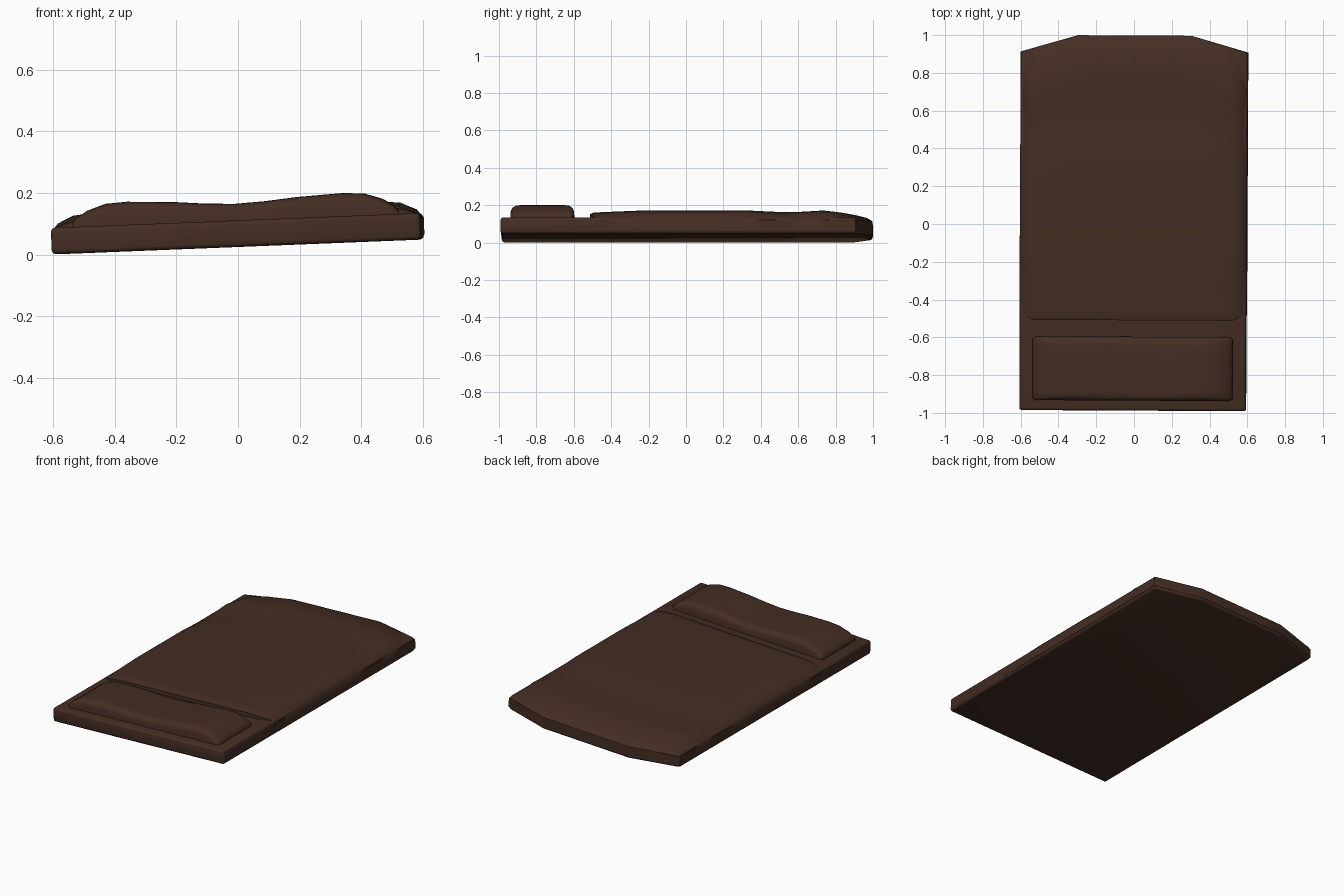
import bpy, bmesh, math
from mathutils import Matrix

cube = bpy.data.objects.get("Cube")
if cube:
    bpy.data.objects.remove(cube, do_unlink=True)

brown = bpy.data.materials.new("dark brown")
brown.use_nodes = True
brown.diffuse_color = (0.058, 0.027, 0.017, 1)
brown.node_tree.nodes["Principled BSDF"].inputs["Base Color"].default_value = brown.diffuse_color

# The whole bed leans slightly to one side and is turned a touch
LEAN = (Matrix.Translation((0, 0, 0.025)) @ Matrix.Rotation(math.radians(-0.3), 4, 'Z')
        @ Matrix.Rotation(math.radians(-2.3), 4, 'Y'))


def lerp_table(table, t):
    """Piecewise linear lookup in (position, value) pairs."""
    if t <= table[0][0]:
        return table[0][1]
    for (a, va), (b, vb) in zip(table, table[1:]):
        if t <= b:
            return va + (vb - va) * (t - a) / (b - a)
    return table[-1][1]


def finish(name, bm, angle):
    bmesh.ops.recalc_face_normals(bm, faces=bm.faces)
    bm.transform(LEAN)
    mesh = bpy.data.meshes.new(name)
    bm.to_mesh(mesh)
    bm.free()
    mesh.materials.append(brown)
    obj = bpy.data.objects.new(name, mesh)
    bpy.context.collection.objects.link(obj)
    bpy.ops.object.select_all(action='DESELECT')
    obj.select_set(True)
    bpy.context.view_layer.objects.active = obj
    bpy.ops.object.shade_smooth_by_angle(angle=math.radians(angle))
    return obj


def cushion(name, xs, vs, front, back, height, floor):
    """Soft top surface over an outline, with walls down to the floor."""
    bm = bmesh.new()
    rows = []
    for v in vs:
        row = []
        for x in xs:
            y = front(x) + (back(x) - front(x)) * v
            row.append(bm.verts.new((x, y, height(x, y))))
        rows.append(row)
    for r, s in zip(rows, rows[1:]):
        for i in range(len(xs) - 1):
            bm.faces.new((r[i], r[i + 1], s[i + 1], s[i]))
    rim = [e for e in bm.edges if e.is_boundary]
    walls = bmesh.ops.extrude_edge_only(bm, edges=rim)["geom"]
    low = [g for g in walls if isinstance(g, bmesh.types.BMVert)]
    for vert in low:
        vert.co.z = floor
    bmesh.ops.holes_fill(bm, edges=[e for e in bm.edges if e.is_boundary], sides=0)
    return finish(name, bm, 50)


def mirrored(values):
    return [-x for x in reversed(values) if x > 0] + values


def back_edge(x):
    return 0.998 - 0.29 * max(0, abs(x) - 0.3)


# Mattress: slab with a tapered far end and rounded edges
bm = bmesh.new()
outline = [(-0.6, -0.988), (0.6, -0.988)] + [(x, back_edge(x) - 0.002) for x in (0.6, 0.3, -0.3, -0.6)]
slab = bm.faces.new([bm.verts.new((x, y, 0)) for x, y in outline])
top = bmesh.ops.extrude_face_region(bm, geom=[slab])["geom"]
bmesh.ops.translate(bm, vec=(0, 0, 0.086), verts=[g for g in top if isinstance(g, bmesh.types.BMVert)])
bmesh.ops.recalc_face_normals(bm, faces=bm.faces)
bmesh.ops.bevel(bm, geom=bm.edges[:], offset=0.014, segments=3, profile=0.5, affect='EDGES')
finish("mattress", bm, 40)

# Blanket: covers most of the mattress, dips near the far end
ACROSS = [(0, 0.129), (0.45, 0.13), (0.53, 0.123), (0.58, 0.1), (0.602, 0.075)]
ALONG = [(-0.51, -0.02), (-0.49, -0.012), (-0.2, 0), (0.35, 0), (0.6, -0.012),
         (0.8, 0), (0.9, -0.018), (0.97, -0.035), (1, -0.055)]


def blanket_height(x, y):
    t = y + 0.998 - back_edge(x) if y > 0 else y
    return max(0.072, lerp_table(ACROSS, abs(x)) + lerp_table(ALONG, t))


cushion("blanket", mirrored([0, 0.15, 0.3, 0.45, 0.5, 0.53, 0.56, 0.58, 0.593, 0.602]),
        [0, 0.013] + [i / 20 for i in range(1, 20)] + [0.98, 1],
        lambda x: -0.51 + 0.03 * min(1, max(0, (abs(x) - 0.53) / 0.06)),
        back_edge, blanket_height, 0.016)

# Pillow: plump lobes on both sides of a sunken middle
PUFF = [(0, 0.14), (0.1, 0.145), (0.2, 0.154), (0.35, 0.161), (0.42, 0.157),
        (0.48, 0.137), (0.515, 0.115), (0.53, 0.1)]
NEAR, FAR = -0.935, -0.597


def pillow_height(x, y):
    edge = min(1, max(0, min(y - NEAR, FAR - y) / 0.045))
    swell = 0.55 + 0.45 * math.sqrt(1 - (1 - edge) ** 2)
    return 0.085 + (lerp_table(PUFF, abs(x)) - 0.085) * swell


def pillow_inset(x):
    return 0.012 * max(0, (abs(x) - 0.515) / 0.015)


cushion("pillow", mirrored([0, 0.1, 0.2, 0.28, 0.35, 0.42, 0.48, 0.515, 0.53]),
        [0, 0.02, 0.05, 0.09, 0.14, 0.3, 0.5, 0.7, 0.86, 0.91, 0.95, 0.98, 1],
        lambda x: NEAR + pillow_inset(x), lambda x: FAR - pillow_inset(x),
        pillow_height, 0.08)
